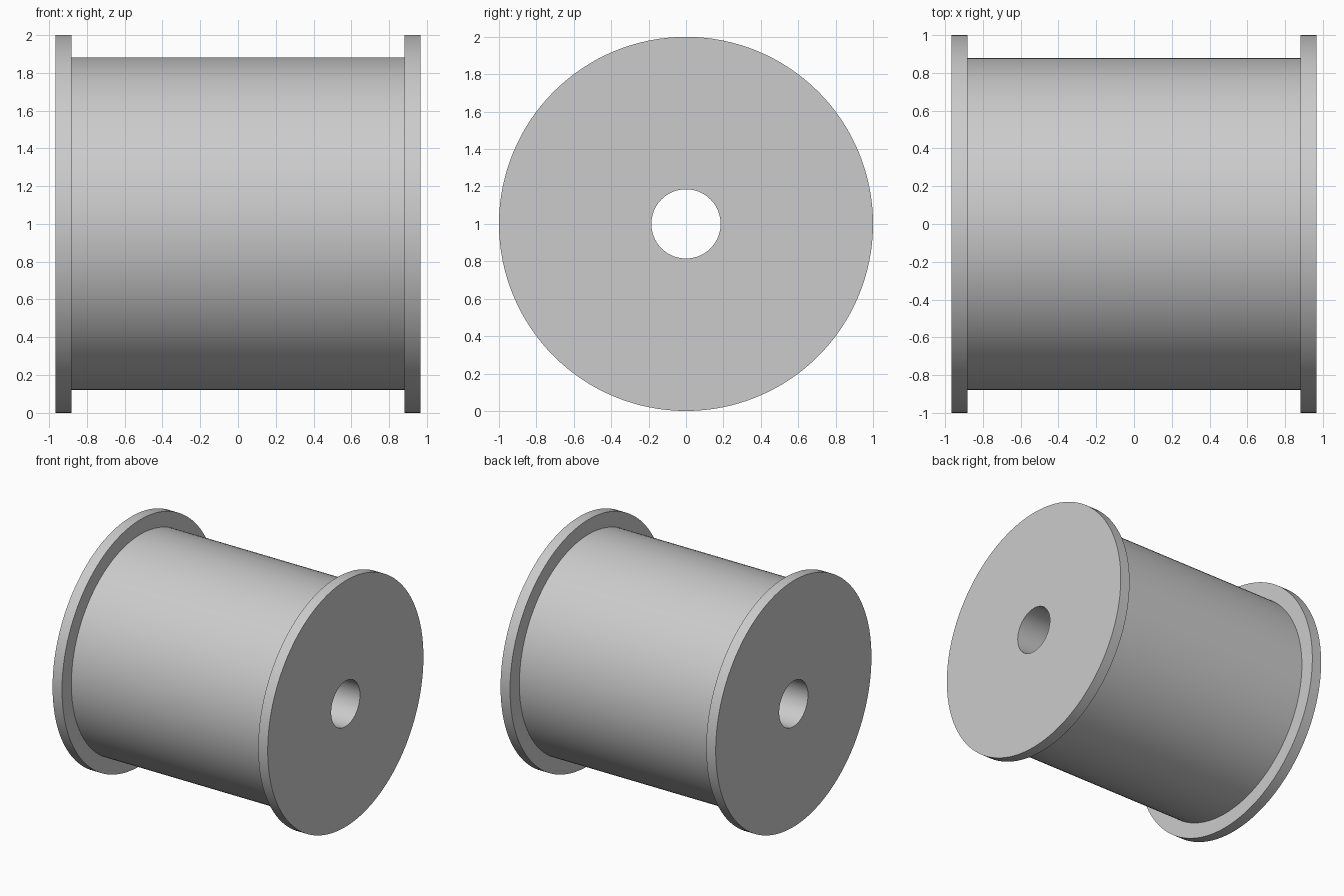
import bpy
import bmesh
import math
from mathutils import Matrix, Vector

SEGMENTS = 128
HALF_LENGTH, DRUM_HALF = 0.967, 0.882
RIM_RADIUS, DRUM_RADIUS, BORE_RADIUS = 1.0, 0.88, 0.185

cube = bpy.data.objects.get("Cube")
if cube:
    bpy.data.objects.remove(cube, do_unlink=True)

# Plain grey material
GREY = (0.6, 0.6, 0.6, 1.0)
grey = bpy.data.materials.new("grey")
grey.use_nodes = True
grey.diffuse_color = GREY
grey.node_tree.nodes["Principled BSDF"].inputs["Base Color"].default_value = GREY

# Closed half-section (x, radius): bore, end face, rim, flange back, drum; then mirrored
half = [
    (HALF_LENGTH, BORE_RADIUS),
    (HALF_LENGTH, RIM_RADIUS),
    (DRUM_HALF, RIM_RADIUS),
    (DRUM_HALF, DRUM_RADIUS),
]
profile = half + [(-x, r) for x, r in reversed(half)]

# Flanged spool: the section turned around the x axis, with an open bore
bm = bmesh.new()
rings = []
for i in range(SEGMENTS):
    turn = Matrix.Rotation(math.tau * i / SEGMENTS, 3, 'X')
    rings.append([bm.verts.new(turn @ Vector((x, 0, r))) for x, r in profile])
for i, ring in enumerate(rings):
    following = rings[(i + 1) % SEGMENTS]
    for j in range(len(profile)):
        k = (j + 1) % len(profile)
        bm.faces.new((ring[j], ring[k], following[k], following[j]))
bmesh.ops.recalc_face_normals(bm, faces=bm.faces)

mesh = bpy.data.meshes.new("flanged_spool")
bm.to_mesh(mesh)
bm.free()
mesh.materials.append(grey)
spool = bpy.data.objects.new("flanged_spool", mesh)
spool.location.z = RIM_RADIUS
bpy.context.collection.objects.link(spool)

# Smooth round walls, sharp edges at the flanges
bpy.ops.object.select_all(action='DESELECT')
spool.select_set(True)
bpy.context.view_layer.objects.active = spool
bpy.ops.object.shade_smooth_by_angle(angle=math.radians(30))
